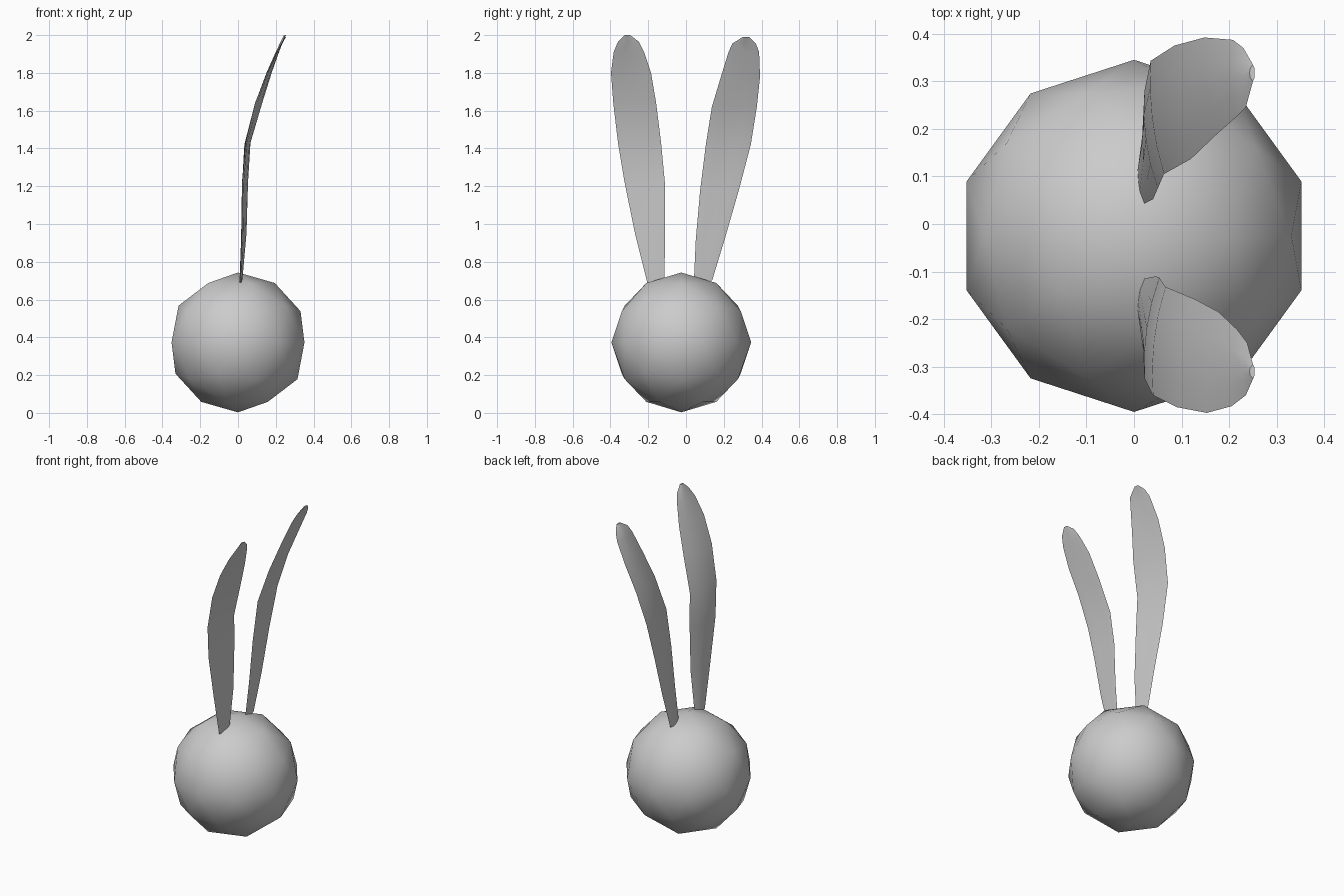
import bpy, bmesh
from mathutils import Vector

if "Cube" in bpy.data.objects:
    bpy.data.objects.remove(bpy.data.objects["Cube"])

# Head: low-poly ball, smooth shaded
bpy.ops.mesh.primitive_ico_sphere_add(subdivisions=2, radius=0.37, location=(0, -0.025, 0.373))
head = bpy.context.object
head.name = "head"
bpy.ops.object.shade_smooth()


def ear(name, rows):
    """Loft a thin cupped blade; each row is (z, outer y, inner y, outer x, inner x)."""
    bm = bmesh.new()
    rings = []
    for i, (z, yo, yi, xo, xi) in enumerate(rows):
        a, b = Vector((xo, yo, z)), Vector((xi, yi, z))
        cup = 0.006 if 0 < i < len(rows) - 1 else 0.002
        half = 0.005
        ring = [a]
        ring += [a.lerp(b, t) + Vector((half - cup * k, 0, 0)) for t, k in ((.25, .6), (.5, 1), (.75, .6))]
        ring += [b]
        ring += [a.lerp(b, t) - Vector((half + cup * k, 0, 0)) for t, k in ((.75, .6), (.5, 1), (.25, .6))]
        rings.append([bm.verts.new(p) for p in ring])
    for r, s in zip(rings, rings[1:]):
        for j in range(8):
            k = (j + 1) % 8
            bm.faces.new((r[j], r[k], s[k], s[j]))
    bm.faces.new(rings[0])
    bm.faces.new(rings[-1])
    bmesh.ops.recalc_face_normals(bm, faces=bm.faces)
    mesh = bpy.data.meshes.new(name)
    bm.to_mesh(mesh)
    bm.free()
    obj = bpy.data.objects.new(name, mesh)
    bpy.context.collection.objects.link(obj)
    bpy.ops.object.select_all(action='DESELECT')
    obj.select_set(True)
    bpy.context.view_layer.objects.active = obj
    bpy.ops.object.shade_smooth_by_angle(angle=0.8)


# Ears: long blades splayed sideways, curling towards +x at the tip
ear("left_ear", [
    (0.69, -0.205, -0.115, 0.012, 0.02),
    (0.95, -0.27, -0.11, 0.02, 0.045),
    (1.22, -0.325, -0.112, 0.022, 0.053),
    (1.43, -0.36, -0.132, 0.04, 0.066),
    (1.64, -0.385, -0.158, 0.09, 0.128),
    (1.80, -0.397, -0.185, 0.153, 0.178),
    (1.91, -0.383, -0.222, 0.205, 0.217),
    (1.965, -0.36, -0.25, 0.235, 0.238),
    (2.0, -0.325, -0.295, 0.25, 0.25)])
ear("right_ear", [
    (0.70, 0.138, 0.042, 0.012, 0.02),
    (0.92, 0.205, 0.052, 0.02, 0.04),
    (1.18, 0.28, 0.075, 0.022, 0.05),
    (1.42, 0.343, 0.105, 0.035, 0.063),
    (1.62, 0.375, 0.137, 0.085, 0.12),
    (1.78, 0.392, 0.185, 0.148, 0.17),
    (1.91, 0.387, 0.225, 0.208, 0.215),
    (1.955, 0.37, 0.245, 0.23, 0.235),
    (1.99, 0.335, 0.30, 0.25, 0.25)])
